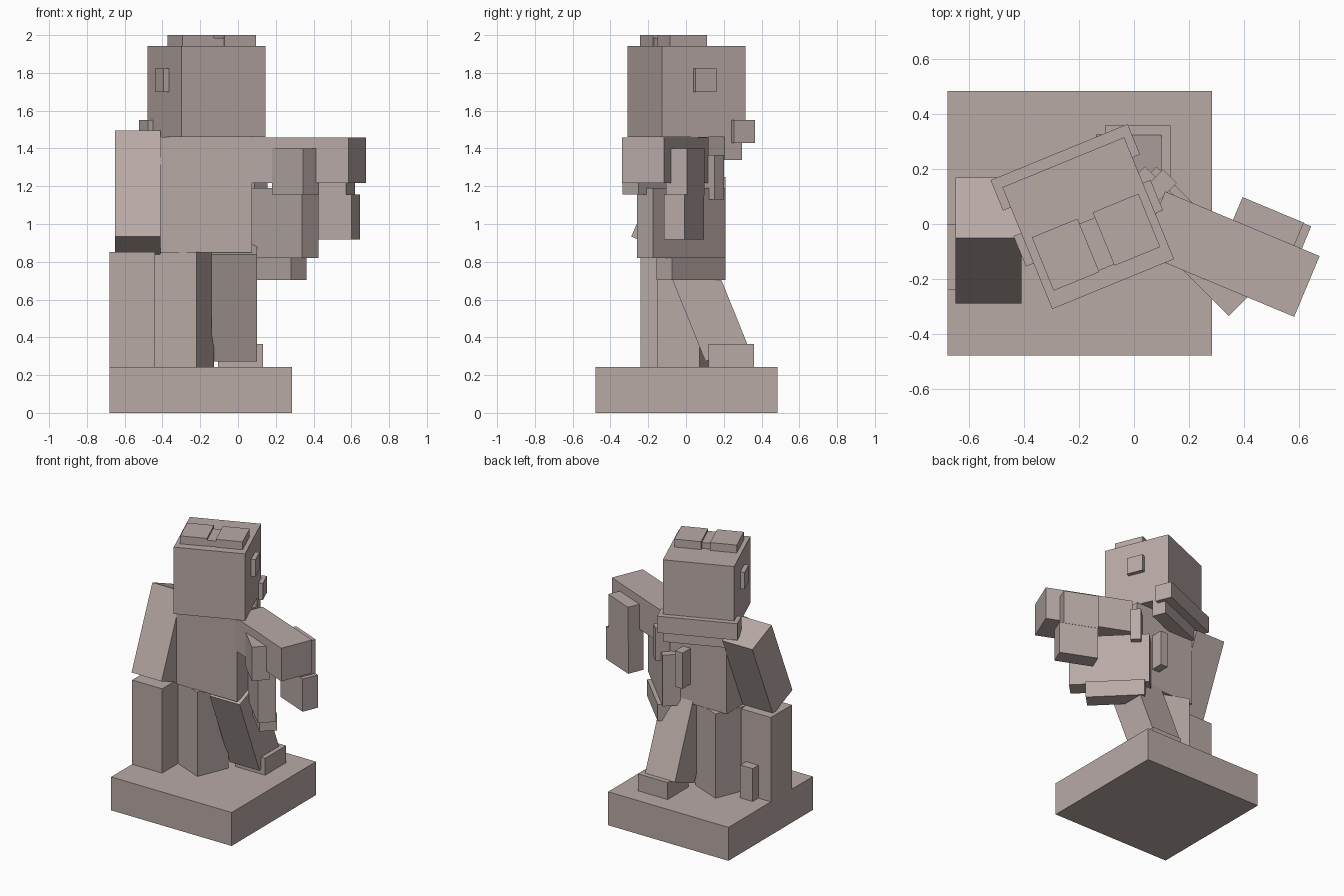
import bpy
import bmesh
from math import radians
from mathutils import Matrix, Vector

if "Cube" in bpy.data.objects:
    bpy.data.objects.remove(bpy.data.objects["Cube"], do_unlink=True)

# One stone-like colour for everything
stone = bpy.data.materials.new("warm_grey")
stone.use_nodes = True
colour = (0.48, 0.40, 0.38, 1)
stone.diffuse_color = colour
stone.node_tree.nodes["Principled BSDF"].inputs["Base Color"].default_value = colour


def frame(x=0, y=0, z=0, turn=0, axis="Z"):
    return Matrix.Translation((x, y, z)) @ Matrix.Rotation(radians(turn), 4, axis)


def box(name, xs, ys, zs, place=Matrix()):
    """Box spanning the given ranges inside a placed frame."""
    lo, hi = Vector((xs[0], ys[0], zs[0])), Vector((xs[1], ys[1], zs[1]))
    bm = bmesh.new()
    bmesh.ops.create_cube(bm, size=1)
    bmesh.ops.scale(bm, vec=hi - lo, verts=bm.verts)
    bmesh.ops.translate(bm, vec=(lo + hi) / 2, verts=bm.verts)
    bm.transform(place)
    mesh = bpy.data.meshes.new(name)
    bm.to_mesh(mesh)
    bm.free()
    mesh.materials.append(stone)
    obj = bpy.data.objects.new(name, mesh)
    bpy.context.collection.objects.link(obj)
    return obj


def span(half):
    return (-half, half)


LIMB = span(0.12)
LENGTH = span(0.305)

# Base and support post
box("base", (-0.68, 0.285), (-0.48, 0.485), (0, 0.242))
box("post", (-0.68, -0.44), (-0.24, 0), (0.242, 0.852))
box("post_peg", (-0.58, -0.48), (0, 0.065), (0.242, 0.48))

# Torso with a peg on the back
box("torso", (-0.41, 0.075), LIMB, (0.85, 1.46))
box("back_peg", (-0.12, -0.06), (0.12, 0.21), (0.99, 1.25))

# Legs
box("right_leg", LIMB, LIMB, (0.242, 0.852), frame(-0.285, 0.007, 0, -22.5))
box("left_leg", LIMB, LIMB, LENGTH, frame(-0.019, 0.10, 0.60, 22, "X"))
box("left_foot", (-0.105, 0.133), (0.12, 0.36), (0.242, 0.365))

# Arms and the block held in the left hand
box("right_arm", LIMB, LIMB, LENGTH, frame(-0.53, -0.06, 1.167, -23, "X"))
arm = frame(0.349, -0.11, 0, -22.7)
box("left_arm", LENGTH, LIMB, (1.218, 1.458), arm)
box("held_upper", (-0.037, 0.205), (0.09, 0.21), (1.15, 1.40), arm)
box("held_lower", (-0.037, 0.235), (0.09, 0.208), (0.918, 1.155), arm)

# Head, ears, scarf and goggles share the turned head frame
head = frame(-0.167, 0.003, 0, 22.3)
box("head", span(0.24), span(0.24), (1.46, 1.943), head)
for name, side in (("right", -1), ("left", 1)):
    box(name + "_ear", sorted((side * 0.23, side * 0.27)), span(0.06), (1.70, 1.822), head)
    box(name + "_goggle", sorted((side * 0.03, side * 0.21)), (-0.18, 0.03), (1.94, 2.0), head)
box("goggle_bridge", span(0.035), (-0.175, 0.01), (1.94, 1.985), head)
box("scarf", span(0.27), (0.16, 0.28), (1.43, 1.55), head)
box("scarf_fold", span(0.24), (0.12, 0.22), (1.34, 1.46), head)

# Shield-like stack of slabs carried diagonally at the left side
slab = frame(turn=-45)
box("slab_top", (0.247, 0.481), (0.007, 0.127), (1.155, 1.40), slab)
box("slab_middle", (-0.12, 0.424), (0.057, 0.177), (0.82, 1.19), slab)
box("slab_bottom", (-0.09, 0.308), (0.088, 0.205), (0.703, 0.822), slab)
box("slab_peg", (-0.067, 0.004), (0.12, 0.216), (1.13, 1.365), slab)
